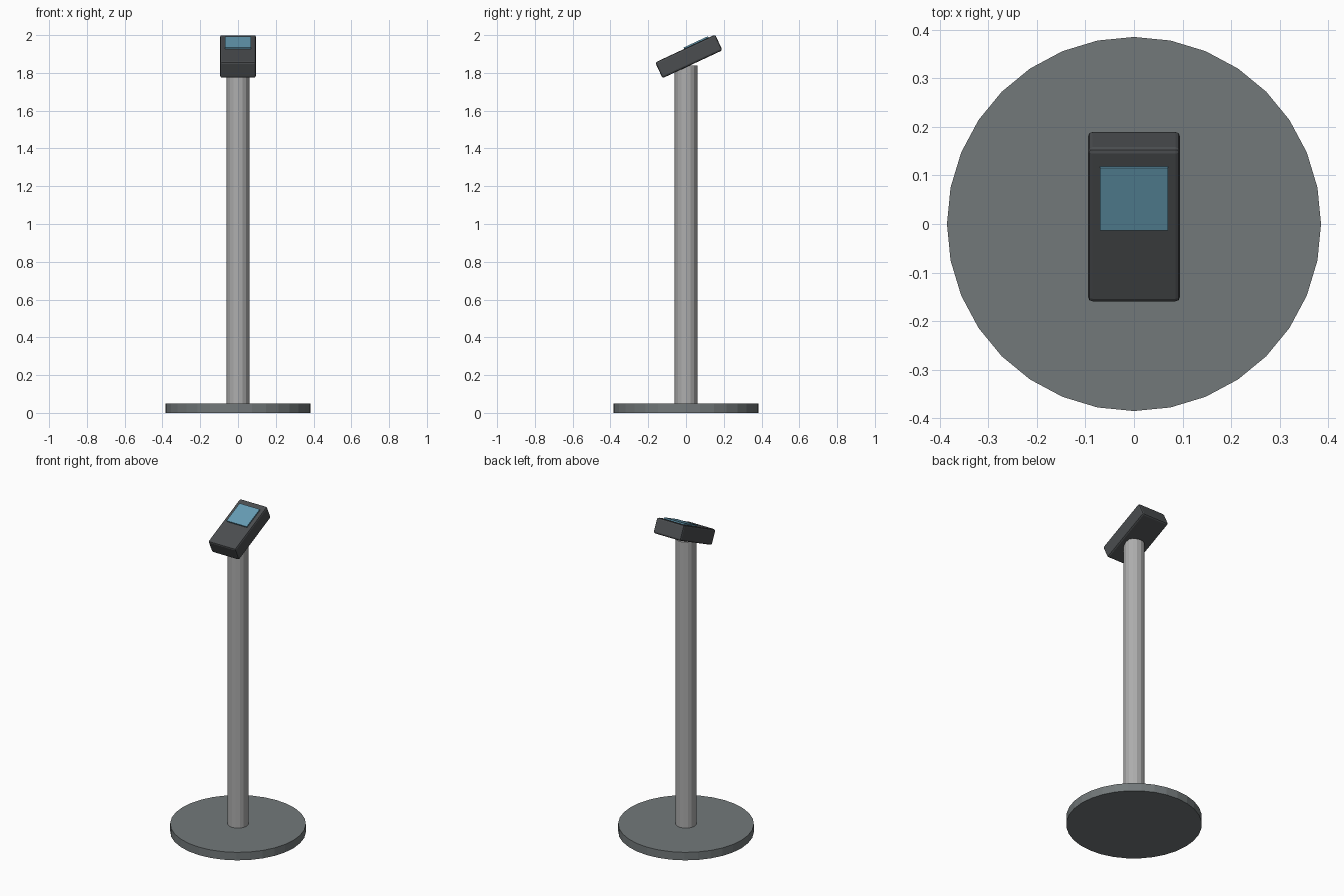
import bpy
from math import radians, sin, cos

if "Cube" in bpy.data.objects:
    bpy.data.objects.remove(bpy.data.objects["Cube"])

TILT = radians(25)
HEAD_CENTRE = (0.0, 0.015, 1.8875)
HEAD_SIZE = (0.19, 0.35, 0.092)


def material(name, colour):
    mat = bpy.data.materials.new(name)
    mat.diffuse_color = (*colour, 1)
    mat.use_nodes = True
    mat.node_tree.nodes["Principled BSDF"].inputs["Base Color"].default_value = mat.diffuse_color
    return mat


def cylinder(name, sides, radius, z0, z1, mat):
    bpy.ops.mesh.primitive_cylinder_add(vertices=sides, radius=radius, depth=z1 - z0,
                                        location=(0, 0, (z0 + z1) / 2))
    obj = bpy.context.object
    obj.name = name
    obj.data.materials.append(mat)
    return obj


def tilted_box(name, size, along, up, mat, bevel=0):
    # placed in the tilted frame of the head: along its length and above its centre
    _, cy, cz = HEAD_CENTRE
    loc = (0, cy + along * cos(TILT) - up * sin(TILT), cz + along * sin(TILT) + up * cos(TILT))
    bpy.ops.mesh.primitive_cube_add(size=1, location=loc)
    obj = bpy.context.object
    obj.name = name
    obj.scale = size
    bpy.ops.object.transform_apply(location=False, rotation=False, scale=True)
    obj.rotation_euler.x = TILT
    obj.data.materials.append(mat)
    if bevel:
        mod = obj.modifiers.new("rounded_edges", 'BEVEL')
        mod.width = bevel
        mod.segments = 2
    return obj


base_grey = material("base_grey", (0.17, 0.19, 0.195))
pole_grey = material("pole_grey", (0.42, 0.42, 0.42))
case_dark = material("case_dark", (0.07, 0.075, 0.08))
screen_blue = material("screen_blue", (0.13, 0.33, 0.45))

# Floor plate and post
cylinder("base", 32, 0.385, 0.0, 0.05, base_grey)
cylinder("pole", 16, 0.06, 0.05, 1.84, pole_grey)

# Tilted reader head with raised screen
tilted_box("reader_head", HEAD_SIZE, 0, 0, case_dark, bevel=0.01)
tilted_box("screen", (0.14, 0.142, 0.016), 0.065, HEAD_SIZE[2] / 2, screen_blue)
